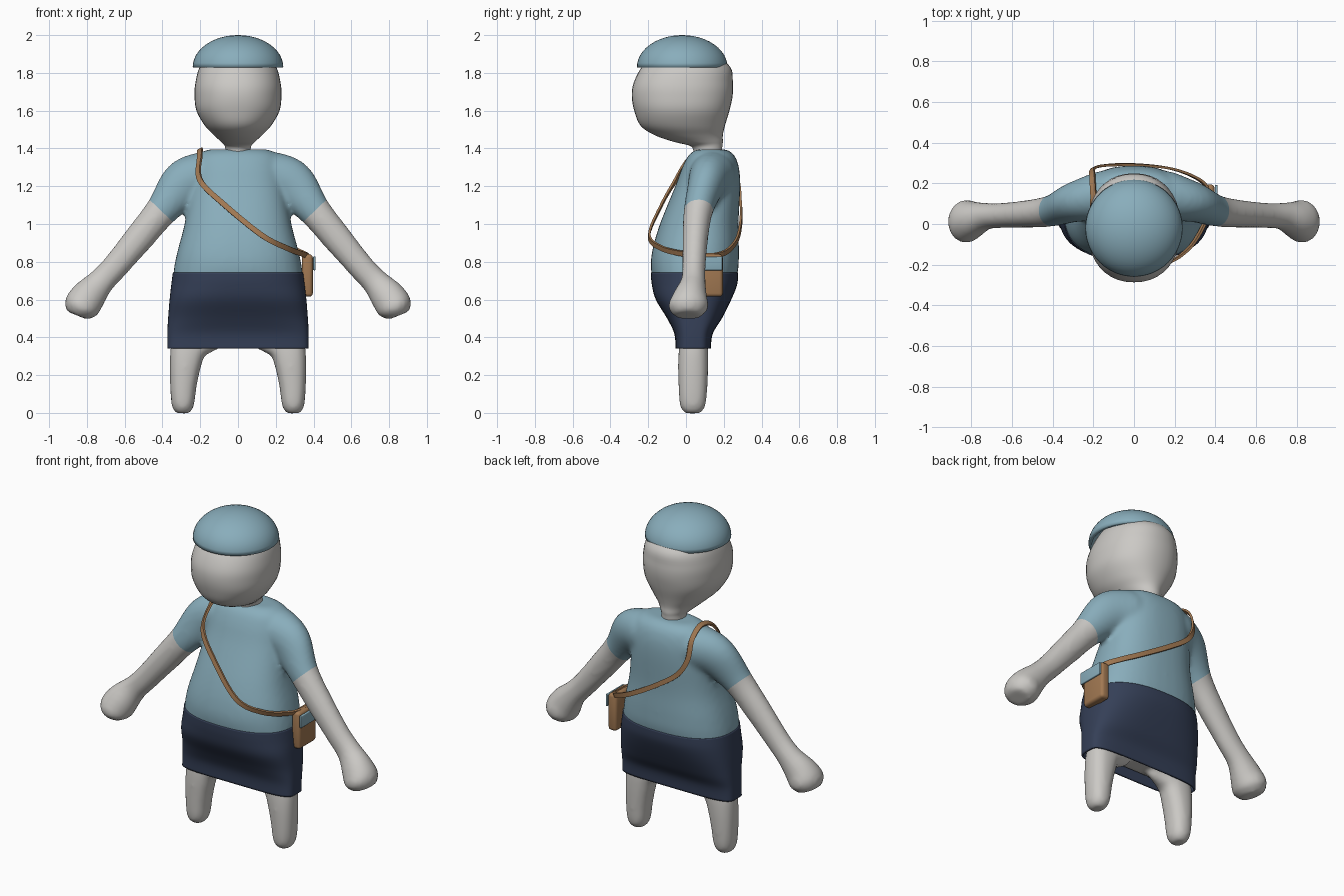
import bpy, bmesh, math
from mathutils import Vector

if "Cube" in bpy.data.objects:
    bpy.data.objects.remove(bpy.data.objects["Cube"])


def material(name, rgb):
    m = bpy.data.materials.new(name)
    m.use_nodes = True
    m.diffuse_color = (*rgb, 1)
    m.node_tree.nodes["Principled BSDF"].inputs["Base Color"].default_value = (*rgb, 1)
    return m


SKIN = material("pale_grey", (0.60, 0.585, 0.56))
BLUE = material("soft_blue", (0.25, 0.42, 0.50))
NAVY = material("dark_navy", (0.035, 0.05, 0.095))
TAN = material("tan_leather", (0.36, 0.19, 0.085))


def spline(points, steps, closed=False):
    """Smooth curve through tuples of any length."""
    n, out = len(points), []
    pick = (lambda i: points[i % n]) if closed else (lambda i: points[max(0, min(n - 1, i))])
    for i in range(n if closed else n - 1):
        a, b, c, d = (Vector(pick(i + k)) for k in (-1, 0, 1, 2))
        for s in range(steps):
            t = s / steps
            out.append(b + 0.5 * t * (c - a + t * (2 * a - 5 * b + 4 * c - d
                                                 + t * (3 * (b - c) + d - a))))
    if not closed:
        out.append(Vector(points[-1]))
    return out


def bridge(bm, rings, closed=False):
    for i in range(len(rings) if closed else len(rings) - 1):
        a, b = rings[i], rings[(i + 1) % len(rings)]
        for j in range(len(a)):
            k = (j + 1) % len(a)
            bm.faces.new((a[j], a[k], b[k], b[j]))


def loft(bm, stations, side=1, segs=40, caps=True):
    """Stations: x, y, z, half width, half depth, squareness."""
    path = spline(stations, 5)
    rings = []
    for i, s in enumerate(path):
        lo, hi = path[max(0, i - 1)], path[min(len(path) - 1, i + 1)]
        tx, tz = hi[0] - lo[0], hi[2] - lo[2]
        length = math.hypot(tx, tz)
        ux, uz = tz / length, -tx / length
        ring = []
        for j in range(segs):
            a = math.tau * j / segs
            c, d = (math.copysign(abs(f) ** (2 / s[5]), f) for f in (math.cos(a), math.sin(a)))
            ring.append(bm.verts.new((side * (s[0] + ux * s[3] * c),
                                      s[1] + s[4] * d, s[2] + uz * s[3] * c)))
        rings.append(ring)
    bridge(bm, rings)
    if caps:
        bm.faces.new(rings[0])
        bm.faces.new(rings[-1])


def finish(bm, name, mats, angle=40):
    bmesh.ops.recalc_face_normals(bm, faces=bm.faces)
    mesh = bpy.data.meshes.new(name)
    bm.to_mesh(mesh)
    bm.free()
    ob = bpy.data.objects.new(name, mesh)
    bpy.context.collection.objects.link(ob)
    for m in mats:
        mesh.materials.append(m)
    bpy.ops.object.select_all(action='DESELECT')
    ob.select_set(True)
    bpy.context.view_layer.objects.active = ob
    bpy.ops.object.shade_smooth_by_angle(angle=math.radians(angle))
    return ob


def shell(ob, thickness):
    mod = ob.modifiers.new("shell", 'SOLIDIFY')
    mod.thickness = thickness
    mod.offset = -1


def box(name, lo, hi, mat, bevel):
    bm = bmesh.new()
    bmesh.ops.create_cube(bm, size=1)
    for v in bm.verts:
        v.co = [(l + h) / 2 + c * (h - l) for c, l, h in zip(v.co, lo, hi)]
    bmesh.ops.bevel(bm, geom=bm.edges[:], offset=bevel, segments=3, profile=0.5, affect='EDGES')
    return finish(bm, name, [mat])


# Body: torso, arms and legs fused into one smooth skin
torso = [(0, .04, .385, .35, .075, 4), (0, .045, .5, .35, .125, 3.2), (0, .04, .6, .345, .185, 2.8),
         (0, .045, .74, .342, .228, 2.4), (0, .05, .85, .322, .23, 2.4), (0, .07, 1.0, .283, .208, 2.4),
         (0, .115, 1.2, .25, .172, 2.4), (0, .13, 1.3, .235, .15, 2.4), (0, .135, 1.365, .21, .12, 2.4),
         (0, .135, 1.395, .16, .08, 2.2)]
arm = [(.13, .14, 1.26, .12, .12, 2), (.19, .135, 1.25, .13, .12, 2), (.29, .11, 1.205, .127, .1, 2),
       (.405, .066, 1.07, .087, .078, 2), (.52, .05, .93, .078, .068, 2), (.65, .042, .775, .07, .062, 2),
       (.725, .038, .695, .072, .066, 2), (.79, .02, .62, .092, .09, 2), (.83, .012, .56, .094, .106, 2),
       (.85, .012, .515, .062, .07, 2)]
leg = [(.2, .04, .44, .15, .06, 2), (.258, .04, .35, .1, .076, 2.3), (.278, .038, .26, .084, .08, 2.3),
       (.289, .037, .15, .071, .077, 2.3), (.292, .036, .06, .062, .071, 2.3),
       (.294, .035, .02, .052, .06, 2.2), (.295, .035, -.002, .034, .04, 2)]
bm = bmesh.new()
loft(bm, torso)
for side in (1, -1):
    loft(bm, arm, side)
    loft(bm, leg, side)
draft = finish(bm, "body_draft", [])
remesh = draft.modifiers.new("fuse", 'REMESH')
remesh.mode = 'VOXEL'
remesh.voxel_size = 0.014
soften = draft.modifiers.new("soften", 'SMOOTH')
soften.factor = 0.5
soften.iterations = 8
fused = bpy.data.meshes.new_from_object(draft.evaluated_get(bpy.context.evaluated_depsgraph_get()))
bpy.data.objects.remove(draft)

# Short sleeves: cut the hems, then colour shirt and skin
bm = bmesh.new()
bm.from_mesh(fused)
hem = Vector((.405, 0, 1.068))
out = Vector((.69, 0, -.72))
for side in (1, -1):
    bmesh.ops.bisect_plane(bm, geom=bm.verts[:] + bm.edges[:] + bm.faces[:], dist=1e-5,
                           plane_co=(hem.x * side, 0, hem.z), plane_no=(out.x * side, 0, out.z))
for f in bm.faces:
    p = f.calc_center_median()
    p.x = abs(p.x)
    bare_arm = out.dot(p - hem) > 0 and p.x > .33 + .5 * (1.02 - p.z)
    f.material_index = 0 if bare_arm or p.z < .7 else 1
finish(bm, "body_and_shirt", [SKIN, BLUE], 60)

# Head with neck
bm = bmesh.new()
loft(bm, [(0, .115, 1.36, .068, .075, 2), (0, .11, 1.41, .069, .082, 2), (0, .065, 1.435, .09, .13, 2),
          (0, .015, 1.47, .127, .18, 2), (0, -.017, 1.52, .175, .223, 2.1), (0, -.022, 1.6, .22, .252, 2.2),
          (0, -.02, 1.68, .23, .267, 2.2), (0, -.014, 1.75, .225, .262, 2.2), (0, 0, 1.83, .203, .235, 2.1),
          (0, -.01, 1.9, .15, .16, 2), (0, -.02, 1.94, .05, .05, 2)])
finish(bm, "head", [SKIN], 60)

# Hat: hollow half dome
bm = bmesh.new()
bmesh.ops.create_uvsphere(bm, u_segments=48, v_segments=24, radius=1)
bmesh.ops.delete(bm, geom=[v for v in bm.verts if v.co.z < -.01], context='VERTS')
for v in bm.verts:
    v.co = (v.co.x * .24, v.co.y * .24 - .02, 1.83 + v.co.z * .17)
shell(finish(bm, "hat", [BLUE]), .02)

# Skirt: open tube over the hips
bm = bmesh.new()
loft(bm, [(0, .038, .34, .374, .093, 4.5), (0, .04, .42, .374, .102, 4), (0, .045, .5, .37, .145, 3.2),
          (0, .04, .6, .362, .2, 2.8), (0, .045, .68, .353, .226, 2.5), (0, .045, .742, .345, .231, 2.4)],
     segs=64, caps=False)
shell(finish(bm, "skirt", [NAVY]), .01)

# Shoulder strap: flat ribbon looping round the torso
route = [(-.2, .14, 1.395), (-.203, .03, 1.355), (-.2, -.055, 1.23), (-.07, -.13, 1.1), (.127, -.195, .94),
         (.26, -.13, .872), (.345, .0, .84), (.365, .11, .83), (.355, .185, .84), (.29, .235, .87),
         (.17, .275, .93), (0, .292, 1.03), (-.14, .288, 1.13), (-.2, .272, 1.23), (-.205, .235, 1.345)]
path = spline(route, 8, closed=True)
bm = bmesh.new()
rings = []
for i, p in enumerate(path):
    along = (path[(i + 1) % len(path)] - path[i - 1]).normalized()
    across = along.cross(p - Vector((0, .08, 1.0))).normalized()
    outward = across.cross(along)
    rings.append([bm.verts.new(p + across * a * .014 + outward * o * .006)
                  for a, o in ((-1, -1), (1, -1), (1, 1), (-1, 1))])
bridge(bm, rings, closed=True)
finish(bm, "bag_strap", [TAN])

# Bag with its flap
box("bag", (.338, .03, .615), (.396, .195, .84), TAN, .018)
box("bag_flap", (.398, .025, .755), (.411, .192, .828), BLUE, .004)
